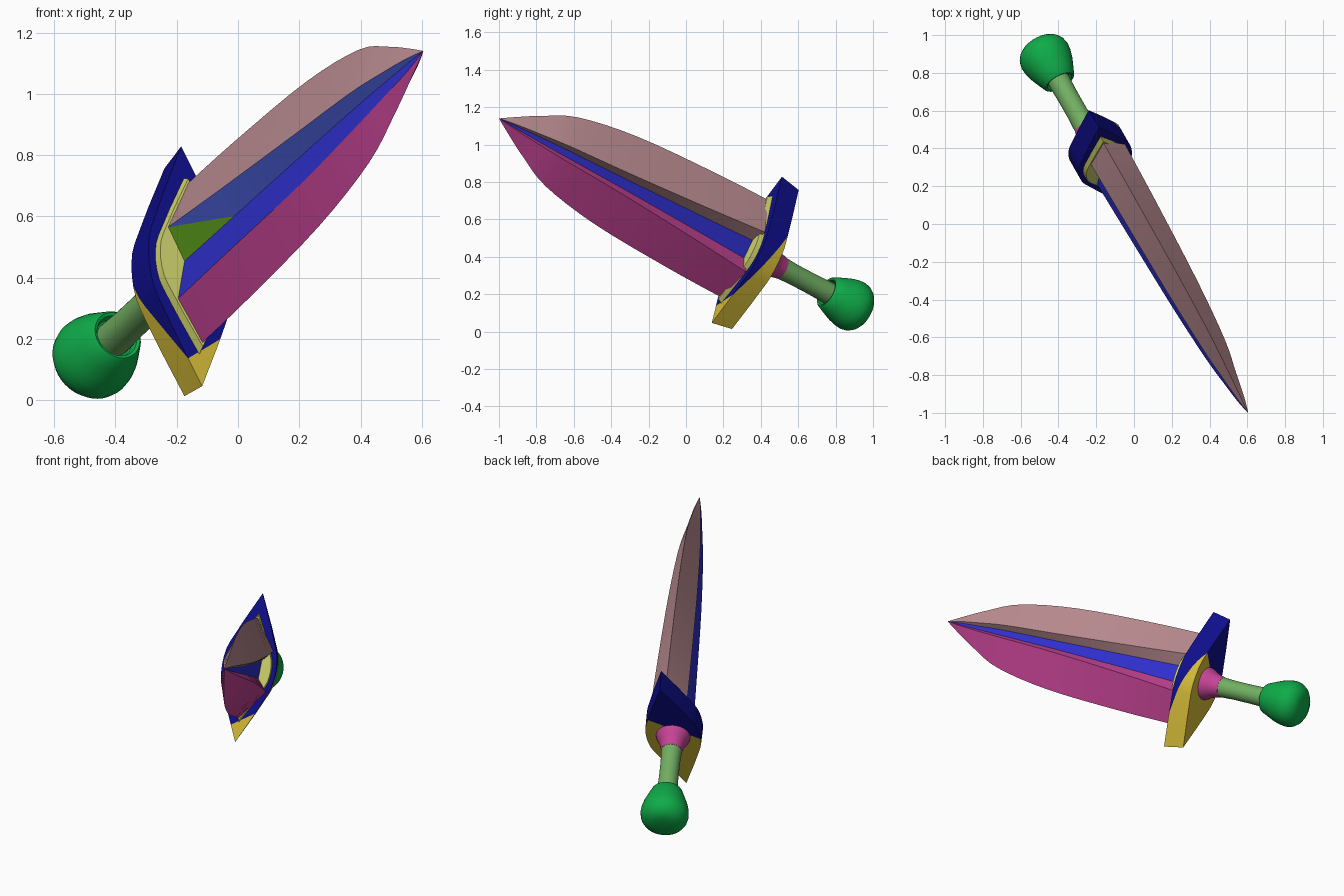
import bpy, bmesh, math
from mathutils import Vector, Matrix

cube = bpy.data.objects.get("Cube")
if cube:
    bpy.data.objects.remove(cube, do_unlink=True)

# Dagger frame: local x = blade width, y = blade thickness, z = towards the tip (tip at 0)
TIP = Vector((0.605, -1.0, 1.14))
U = Vector((0.450, -0.789, 0.418)).normalized()
W = Vector((-0.082, 0.437, 0.897))
W = (W - U * W.dot(U)).normalized()
N = U.cross(W)
FRAME = Matrix.Translation(TIP) @ Matrix((W, N, U)).transposed().to_4x4()


def linear(c):
    c /= 255
    return c / 12.92 if c <= 0.04045 else ((c + 0.055) / 1.055) ** 2.4


def material(name, r, g, b):
    m = bpy.data.materials.new(name)
    col = (linear(r), linear(g), linear(b), 1)
    m.diffuse_color = col
    m.use_nodes = True
    bsdf = m.node_tree.nodes["Principled BSDF"]
    bsdf.inputs["Base Color"].default_value = col
    bsdf.inputs["Roughness"].default_value = 0.7
    return m


NAVY = material("navy", 14, 14, 140)
MUSTARD = material("mustard", 212, 187, 56)
PALE = material("pale_yellow", 208, 212, 108)
ROSE = material("dusty_rose", 190, 143, 148)
MAGENTA = material("magenta", 198, 68, 150)
BLUE = material("bright_blue", 48, 48, 208)
SLATE = material("slate_blue", 72, 92, 208)
LEAF = material("leaf_green", 100, 168, 32)
SAGE = material("sage_green", 114, 174, 98)
EMERALD = material("emerald", 15, 172, 73)


def finish(name, bm, mats, angle=30):
    """Place the part in the tilted frame and shade it."""
    bmesh.ops.recalc_face_normals(bm, faces=bm.faces)
    bm.transform(FRAME)
    mesh = bpy.data.meshes.new(name)
    bm.to_mesh(mesh)
    bm.free()
    for m in mats:
        mesh.materials.append(m)
    ob = bpy.data.objects.new(name, mesh)
    bpy.context.collection.objects.link(ob)
    bpy.ops.object.select_all(action='DESELECT')
    ob.select_set(True)
    bpy.context.view_layer.objects.active = ob
    bpy.ops.object.shade_smooth_by_angle(angle=math.radians(angle))
    return ob


def loft(bm, rings, mats=None):
    """Skin closed rings of points; mats gives one material per side."""
    vs = [[bm.verts.new(p) for p in r] for r in rings]
    n = len(vs[0])
    for r0, r1 in zip(vs, vs[1:]):
        for i in range(n):
            j = (i + 1) % n
            f = bm.faces.new((r0[i], r0[j], r1[j], r1[i]))
            f.material_index = mats[i] if mats else 0
    bm.faces.new(vs[0])
    bm.faces.new(vs[-1])


def lathe(name, profile, mat, steps=40):
    """Round part from (distance behind tip, radius) pairs."""
    bm = bmesh.new()
    ang = [2 * math.pi * i / steps for i in range(steps)]
    loft(bm, [[(r * math.cos(a), r * math.sin(a), -s) for a in ang] for s, r in profile])
    return finish(name, bm, [mat], 40)


def catmull(rows, sub):
    """Smooth interpolation between the rows of a small table."""
    out = []
    for i in range(len(rows) - 1):
        p0, p1, p2, p3 = (rows[max(0, min(len(rows) - 1, i + k))] for k in (-1, 0, 1, 2))
        for k in range(sub):
            t = k / sub
            out.append([0.5 * (2 * b + (c - a) * t + (2 * a - 5 * b + 4 * c - d) * t * t
                               + (3 * b - a - 3 * c + d) * t ** 3)
                        for a, b, c, d in zip(p0, p1, p2, p3)])
    return out + [list(rows[-1])]


# Blade: distance from tip, half width, upper rim, lower rim, front thickness, back thickness
STATIONS = [(0.002, 0.001, 0.0003, 0.0006, 0.0005, 0.0005),
            (0.09, 0.05, 0.012, 0.03, 0.015, 0.022),
            (0.23, 0.122, 0.025, 0.055, 0.03, 0.046),
            (0.43, 0.205, 0.04, 0.085, 0.048, 0.08),
            (0.80, 0.262, 0.058, 0.118, 0.065, 0.105),
            (1.30, 0.285, 0.09, 0.132, 0.08, 0.118),
            (1.67, 0.29, 0.118, 0.142, 0.09, 0.122)]
rings = []
for s, h, a, b, p, q in catmull(STATIONS, 4):
    section = [(h, 0), (a, p), (0, p * 0.45), (-b, p * 0.85), (-h, 0),
               (-a, -q), (-a * 0.45, -q * 0.55), (a * 0.45, -q * 0.55), (a, -q)]
    rings.append([(x, y, -s) for x, y in section])
bm = bmesh.new()
loft(bm, rings, [0, 2, 3, 1, 1, 1, 3, 0, 0])
# Green wedge at the root of the front groove
wall = [f for f in bm.faces if f.material_index == 2]
edges = {e for f in wall for e in f.edges}
verts = {v for f in wall for v in f.verts}
bmesh.ops.bisect_plane(bm, geom=wall + list(edges) + list(verts),
                       plane_co=(0, 0, -1.3), plane_no=(1, 0, 0.328), dist=1e-5)
for f in bm.faces:
    c = f.calc_center_median()
    if f.material_index == 2 and c.x < 0.328 * (-c.z - 1.3):
        f.material_index = 4
finish("blade", bm, [ROSE, MAGENTA, SLATE, BLUE, LEAF], 25)

# Guard: pointed lens outline
quarter = [(0.435, 0), (0.27, 0.075), (0.13, 0.134), (0.09, 0.147), (0.045, 0.154), (0, 0.156)]
half = quarter + [(-x, y) for x, y in quarter[-2::-1]]
lens = half + [(x, -y) for x, y in half[-2:0:-1]]


def lens_ring(s, kx, ky):
    return [(x * kx, y * ky, -s) for x, y in lens]


bm = bmesh.new()
loft(bm, [lens_ring(1.68, 1, 1), lens_ring(1.805, 0.95, 1)])
# Slanted colour split: navy above and ahead, mustard below and behind
cut_co = Vector((-0.31, 0, -1.68))
cut_no = Vector((1, 0.7, 3.05))
bmesh.ops.bisect_plane(bm, geom=bm.verts[:] + bm.edges[:] + bm.faces[:],
                       plane_co=cut_co, plane_no=cut_no, dist=1e-5)
for f in bm.faces:
    f.material_index = 0 if (f.calc_center_median() - cut_co).dot(cut_no) > 0 else 1
finish("guard", bm, [NAVY, MUSTARD])

# Pale plate between guard and blade
bm = bmesh.new()
loft(bm, [lens_ring(1.652, 0.70, 0.82), lens_ring(1.685, 0.74, 0.85)])
finish("blade_collar", bm, [PALE])

# Handle parts
lathe("grip_flare", [(1.80, 0.10), (1.825, 0.094), (1.85, 0.08), (1.88, 0.068), (1.915, 0.061)], MAGENTA)
lathe("grip", [(1.91, 0.06), (2.0, 0.056), (2.12, 0.056), (2.27, 0.06)], SAGE)
lathe("pommel", [(2.25, 0.055), (2.245, 0.066), (2.222, 0.072), (2.218, 0.082), (2.225, 0.089),
                 (2.27, 0.107), (2.32, 0.126), (2.36, 0.136), (2.395, 0.139), (2.425, 0.133),
                 (2.45, 0.117), (2.468, 0.095), (2.478, 0.07), (2.482, 0.03)], EMERALD)
